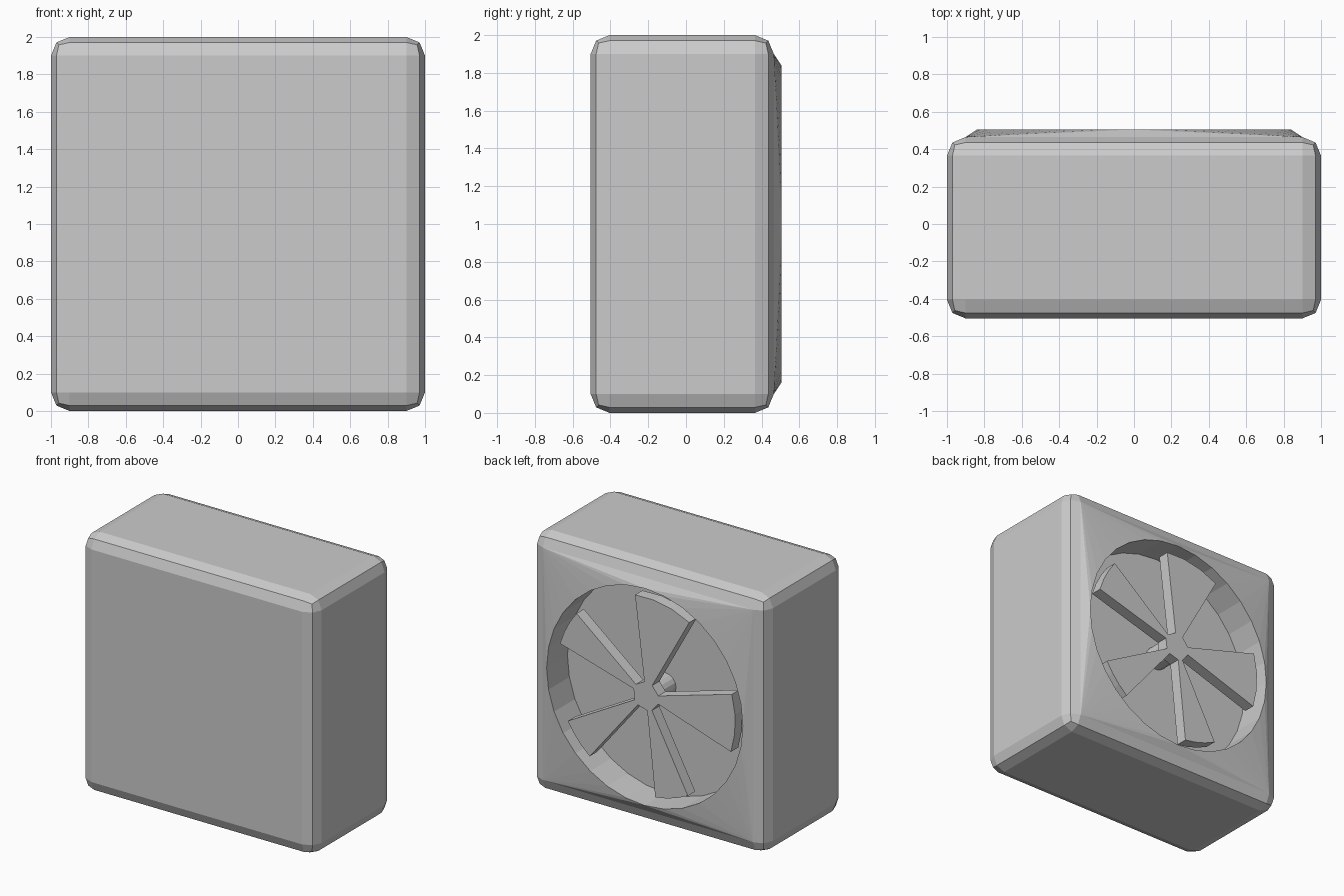
import bpy, bmesh
from math import sin, cos, radians, pi

if "Cube" in bpy.data.objects:
    bpy.data.objects.remove(bpy.data.objects["Cube"])

SEG, RIM_R, RIM_Y = 32, 0.84, 0.505
FLOOR_Y, PANEL_Y = 0.25, 0.465


def finish(bm, name):
    bmesh.ops.recalc_face_normals(bm, faces=bm.faces)
    mesh = bpy.data.meshes.new(name)
    bm.to_mesh(mesh)
    bm.free()
    obj = bpy.data.objects.new(name, mesh)
    bpy.context.collection.objects.link(obj)
    return obj


def polar(r, a, y):
    return (r * cos(a), y, 1 + r * sin(a))


def extrude_outline(points, y0, y1, name):
    """Prism from (radius, angle) outline points, along y."""
    bm = bmesh.new()
    front = [bm.verts.new(polar(r, a, y1)) for r, a in points]
    rear = [bm.verts.new(polar(r, a, y0)) for r, a in points]
    bm.faces.new(front)
    bm.faces.new(rear[::-1])
    for i in range(len(points)):
        j = (i + 1) % len(points)
        bm.faces.new((front[i], rear[i], rear[j], front[j]))
    return finish(bm, name)


# Housing: bevelled box
bm = bmesh.new()
bmesh.ops.create_cube(bm, size=1)
for v in bm.verts:
    v.co = (v.co.x * 2, PANEL_Y if v.co.y > 0 else -0.505, v.co.z * 2 + 1)
bmesh.ops.bevel(bm, geom=bm.edges[:], offset=0.1, segments=2, profile=0.5,
                affect='EDGES', clamp_overlap=True)

# Housing back: square panel rises to a round rim, then a recessed well
panel = max((f for f in bm.faces if f.normal.y > 0.99), key=lambda f: f.calc_area())
corners = {(v.co.x > 0, v.co.z > 1): v for v in panel.verts}
bmesh.ops.delete(bm, geom=[panel], context='FACES_ONLY')
angles = [2 * pi * i / SEG for i in range(SEG)]
rim = [bm.verts.new(polar(RIM_R, a, RIM_Y)) for a in angles]
well = [bm.verts.new(polar(RIM_R, a, FLOOR_Y)) for a in angles]
bm.faces.new(well)
quadrant = [(True, True), (False, True), (False, False), (True, False)]
for i in range(SEG):
    j = (i + 1) % SEG
    q = i * 4 // SEG
    bm.faces.new((rim[i], rim[j], corners[quadrant[q]]))
    bm.faces.new((rim[i], rim[j], well[j], well[i]))
    if i % (SEG // 4) == 0:
        bm.faces.new((rim[i], corners[quadrant[q]], corners[quadrant[q - 1]]))
finish(bm, "housing")

# Fan: five wedge blades joined at a small hub
blades = [(16, 39), (83, 119), (164, 198), (242, 264), (309, 331)]
outline = []
for start, end in blades:
    outline.append((0.11, radians(start)))
    outline += [(0.765, radians(start + (end - start) * k / 3)) for k in range(4)]
    outline.append((0.11, radians(end)))
extrude_outline(outline, 0.40, 0.49, "fan_blades")

# Shaft from the well floor to the fan
extrude_outline([(0.09, 2 * pi * i / 16) for i in range(16)], FLOOR_Y - 0.01, 0.42, "fan_shaft")
